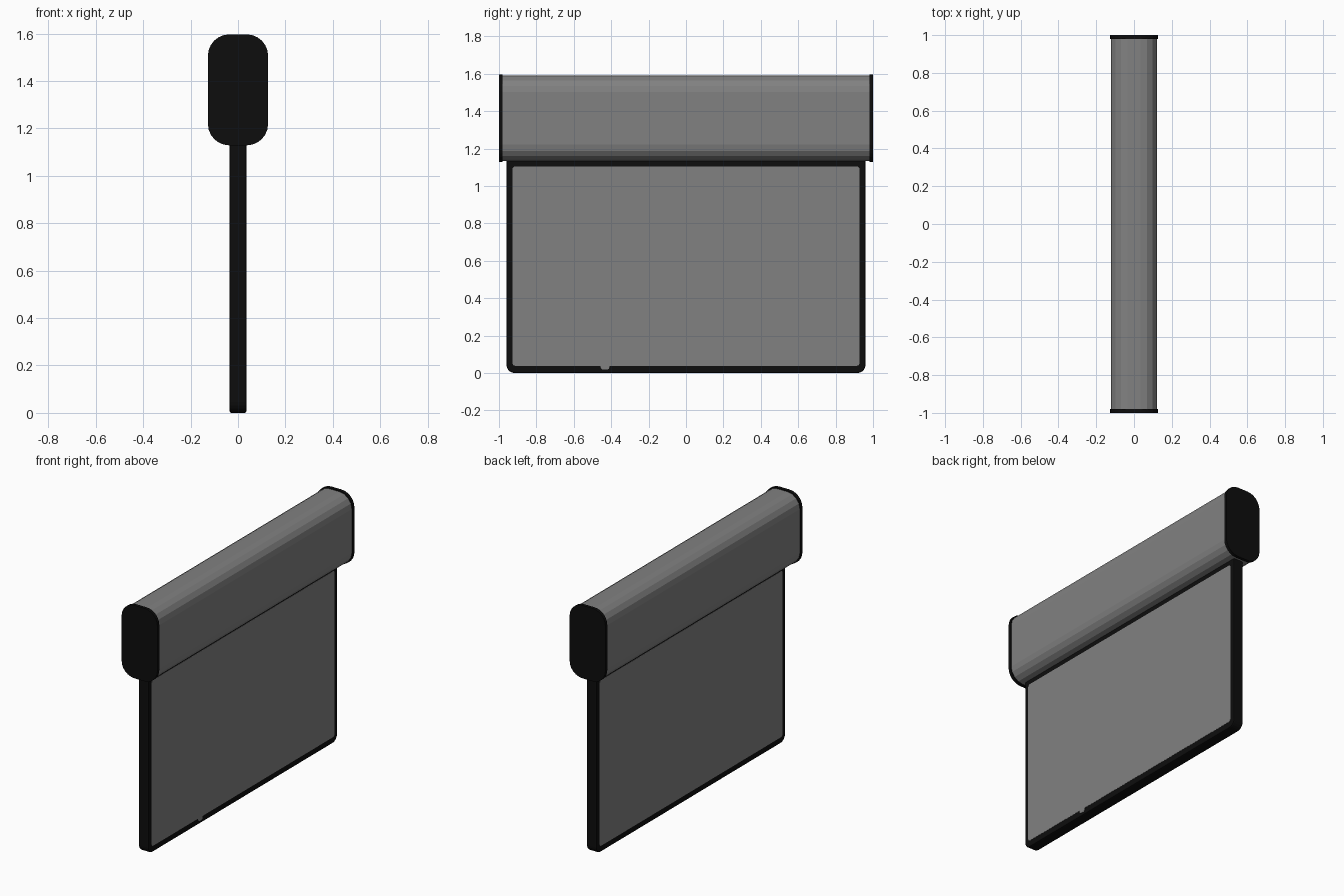
import bpy, bmesh, math

if "Cube" in bpy.data.objects:
    bpy.data.objects.remove(bpy.data.objects["Cube"])


def material(name, value):
    m = bpy.data.materials.new(name)
    m.diffuse_color = (value, value, value, 1)
    m.use_nodes = True
    m.node_tree.nodes["Principled BSDF"].inputs["Base Color"].default_value = m.diffuse_color
    return m


GREY = material("mid_grey", 0.22)
BLACK = material("near_black", 0.004)


def rounded_rect(a0, a1, b0, b1, r_low, r_high, seg):
    """Outline with separate radii for the lower and upper corners."""
    pts = []
    corners = [(a1, b0, -1, 1, r_low, -90), (a1, b1, -1, -1, r_high, 0),
               (a0, b1, 1, -1, r_high, 90), (a0, b0, 1, 1, r_low, 180)]
    for a, b, sa, sb, r, start in corners:
        if r == 0:
            pts.append((a, b))
            continue
        for i in range(seg + 1):
            t = math.radians(start + 90 * i / seg)
            pts.append((a + sa * r + r * math.cos(t), b + sb * r + r * math.sin(t)))
    return pts


def prism(name, outline, axis, t0, t1, mat, bevel=0):
    """Extrude an outline along x or y."""
    bm = bmesh.new()
    place = (lambda a, b, t: (t, a, b)) if axis == "x" else (lambda a, b, t: (a, t, b))
    rings = [[bm.verts.new(place(a, b, t)) for a, b in outline] for t in (t0, t1)]
    n = len(outline)
    for ring in rings:
        bm.faces.new(ring)
    for i in range(n):
        j = (i + 1) % n
        bm.faces.new((rings[0][i], rings[0][j], rings[1][j], rings[1][i]))
    bmesh.ops.recalc_face_normals(bm, faces=bm.faces)
    mesh = bpy.data.meshes.new(name)
    bm.to_mesh(mesh)
    bm.free()
    mesh.materials.append(mat)
    obj = bpy.data.objects.new(name, mesh)
    bpy.context.collection.objects.link(obj)
    if bevel:
        mod = obj.modifiers.new("edge_bevel", "BEVEL")
        mod.width = bevel
        mod.segments = 2
        mod.limit_method = "ANGLE"
        mod.angle_limit = math.radians(40)
    return obj


# Housing across the top
prism("housing", rounded_rect(-0.123, 0.123, 1.134, 1.59, 0.088, 0.088, 4),
      "y", -0.985, 0.985, GREY)

# Black end caps, slightly proud of the housing
cap = rounded_rect(-0.127, 0.127, 1.129, 1.597, 0.09, 0.09, 6)
for side, s in (("front", -1), ("back", 1)):
    prism(side + "_end_cap", cap, "y", *sorted((s * 0.98, s * 1.0)), BLACK)

# Hanging panel with black rim
prism("panel_frame", rounded_rect(-0.96, 0.96, 0, 1.15, 0.045, 0, 5),
      "x", -0.035, 0.035, BLACK, bevel=0.007)

# Grey faces on both sides of the panel
face = rounded_rect(-0.928, 0.928, 0.039, 1.105, 0.015, 0.015, 3)
for side, s in (("left", -1), ("right", 1)):
    prism(side + "_panel_face", face, "x", *sorted((s * 0.033, s * 0.0362)), GREY)

# Small rounded grey tab at the bottom edge of the right face
prism("face_tab", rounded_rect(-0.456, -0.41, 0.018, 0.045, 0.013, 0, 4),
      "x", 0.033, 0.0361, GREY)
